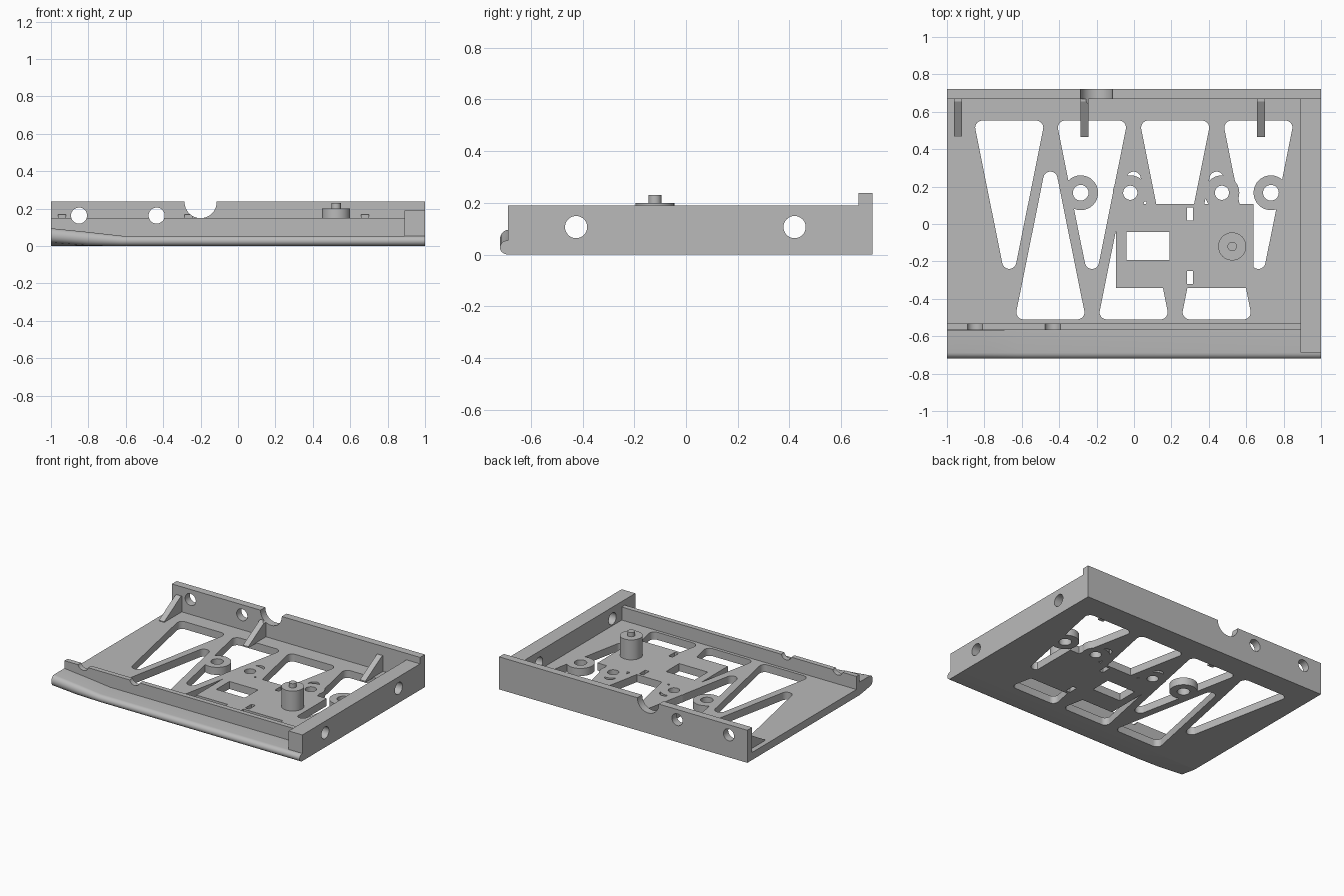
import bpy, bmesh, math
from mathutils import Vector
from mathutils.geometry import convex_hull_2d

cube = bpy.data.objects.get("Cube")
if cube:
    bpy.data.objects.remove(cube, do_unlink=True)

grey = bpy.data.materials.new("plain_grey")
grey.use_nodes = True
COLOUR = (0.49, 0.49, 0.49, 1)
grey.diffuse_color = COLOUR
grey.node_tree.nodes["Principled BSDF"].inputs["Base Color"].default_value = COLOUR

FLOOR = 0.055
parts = []


def finish(name, bm, part=True):
    bmesh.ops.recalc_face_normals(bm, faces=bm.faces)
    mesh = bpy.data.meshes.new(name)
    bm.to_mesh(mesh)
    bm.free()
    mesh.materials.append(grey)
    obj = bpy.data.objects.new(name, mesh)
    bpy.context.collection.objects.link(obj)
    if part:
        parts.append(obj)
    else:
        obj.hide_render = True
    return obj


def loft(bm, rings):
    """Skin a row of matching closed outlines and cap both ends."""
    rows = [[bm.verts.new(p) for p in ring] for ring in rings]
    n = len(rows[0])
    for a, b in zip(rows, rows[1:]):
        for i in range(n):
            bm.faces.new((a[i], a[(i + 1) % n], b[(i + 1) % n], b[i]))
    bm.faces.new(rows[0])
    bm.faces.new(rows[-1])


def prism(name, outlines, axis, lo, hi, part=True):
    """Extrude flat outlines along one axis."""
    place = {"x": lambda p, c: (c, p[0], p[1]),
             "y": lambda p, c: (p[0], c, p[1]),
             "z": lambda p, c: (p[0], p[1], c)}[axis]
    bm = bmesh.new()
    for pts in outlines:
        loft(bm, [[place(p, c) for p in pts] for c in (lo, hi)])
    return finish(name, bm, part)


def rect(x0, x1, y0, y1):
    return [(x0, y0), (x1, y0), (x1, y1), (x0, y1)]


def circle(x, y, r, n=32):
    return [(x + r * math.cos(math.tau * i / n), y + r * math.sin(math.tau * i / n))
            for i in range(n)]


def rounded_triangle(cx, apex_y, base_y):
    """Hull of three circles: one at the apex, two at the base corners."""
    s = 1 if base_y > apex_y else -1
    r = 0.038
    pts = circle(cx, apex_y + s * r, r)
    for side in (-1, 1):
        pts += circle(cx + side * 0.144, base_y - s * r, r)
    return [pts[i] for i in convex_hull_2d([Vector(p) for p in pts])]


def cut(target, cutter):
    mod = target.modifiers.new("cut", "BOOLEAN")
    mod.operation = "DIFFERENCE"
    mod.solver = "EXACT"
    mod.object = cutter
    deps = bpy.context.evaluated_depsgraph_get()
    mesh = bpy.data.meshes.new_from_object(target.evaluated_get(deps))
    target.modifiers.clear()
    target.data = mesh


def drop(*cutters):
    for c in cutters:
        bpy.data.objects.remove(c, do_unlink=True)


# Floor: lattice openings, kept clear of the mounting pad and ring bosses
floor = prism("floor", [rect(-1, 0.89, -0.57, 0.67)], "z", 0, FLOOR)
openings = prism("openings",
                 [rounded_triangle(c, -0.24, 0.553) for c in (-0.667, -0.225, 0.22, 0.665)]
                 + [rounded_triangle(c, 0.28, -0.51) for c in (-0.447, -0.002, 0.442)],
                 "z", -0.1, 0.2, False)
boss_x = (-0.285, -0.02, 0.47, 0.732)
solids = [prism("pad_area", [rect(-0.097, 0.638, -0.342, 0.108)], "z", -0.2, 0.3, False)]
solids += [prism("boss_area", [circle(x, 0.167, 0.093)], "z", -0.2, 0.3, False) for x in boss_x]
for s in solids:
    cut(openings, s)
cut(floor, openings)

# Bolt holes, pad window and slots
holes = [circle(x, 0.167, r) for x, r in zip(boss_x, (0.042, 0.038, 0.038, 0.042))]
holes += [circle(0.06, 0.113, 0.007, 12), circle(0.383, 0.113, 0.007, 12)]
holes += [rect(-0.04, 0.19, -0.193, -0.042),
          rect(0.283, 0.315, 0.02, 0.088), rect(0.283, 0.315, -0.32, -0.25)]
hole_cutter = prism("hole_cutter", holes, "z", -0.1, 0.2, False)
cut(floor, hole_cutter)
drop(openings, hole_cutter, *solids)

# Rounded front edge, swept upward at one end
bm = bmesh.new()
rings = []
for x, low, top in ((-1, 0.018, 0.095), (-0.8, 0.003, 0.075), (-0.62, 0, FLOOR), (1, 0, FLOOR)):
    ring = [(x, -0.57, top), (x, -0.57, 0)]
    mid, half = (low + top) / 2, (top - low) / 2
    for i in range(13):
        a = math.pi * i / 12
        ring.append((x, -0.688 - 0.032 * math.sin(a), mid - half * math.cos(a)))
    rings.append(ring)
loft(bm, rings)
finish("front_edge", bm)

# Walls and front lip
lip = prism("front_lip", [rect(-1, 0.89, FLOOR - 0.01, 0.15)], "y", -0.568, -0.532)
back_wall = prism("back_wall", [rect(-1, 1, 0, 0.237)], "y", 0.667, 0.722)
left_wall = prism("left_wall", [[(-0.688, FLOOR), (-0.57, FLOOR), (-0.57, 0), (0.667, 0),
                                 (0.667, 0.19), (-0.688, 0.19)]], "x", 0.89, 1)

# Sloped gussets against the back wall
gussets = [prism("gusset", [[(0.465, FLOOR - 0.005), (0.668, FLOOR - 0.005), (0.668, 0.17),
                             (0.655, 0.17), (0.465, FLOOR + 0.005)]], "x", x, x + 0.043)
           for x in (-0.963, -0.285, 0.657)]

# Cable notch and screw holes through the walls
notch = prism("notch_cutter", [circle(-0.2, 0.235, 0.086)], "y", 0.6, 0.8, False)
screws = prism("screw_cutter", [circle(x, 0.163, 0.043) for x in (-0.85, -0.435)],
               "y", -0.8, 0.8, False)
side_screws = prism("side_screw_cutter", [circle(y, 0.106, 0.043) for y in (-0.425, 0.42)],
                    "x", 0.8, 1.1, False)
cut(back_wall, notch)
cut(gussets[1], notch)
cut(back_wall, screws)
cut(lip, screws)
cut(left_wall, side_screws)
drop(notch, screws, side_screws)

# Standoff post with locating pin
prism("standoff", [circle(0.525, -0.12, 0.075)], "z", FLOOR - 0.01, 0.2)
prism("standoff_pin", [circle(0.525, -0.12, 0.025)], "z", 0.19, 0.23)

# Smooth the round surfaces, keep edges sharp
bpy.ops.object.select_all(action="DESELECT")
for p in parts:
    p.select_set(True)
bpy.context.view_layer.objects.active = floor
bpy.ops.object.shade_smooth_by_angle(angle=math.radians(30))
